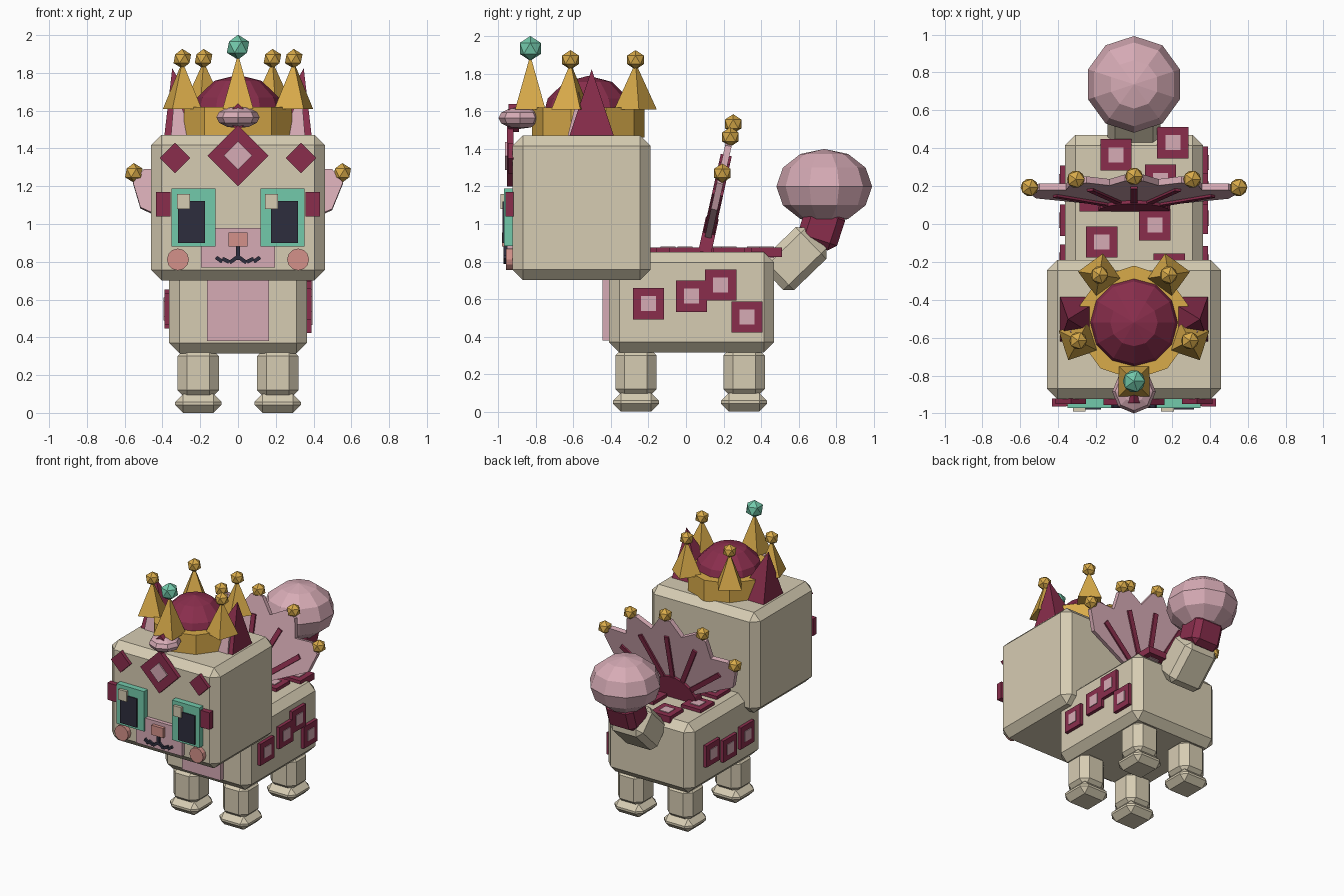
import bpy, bmesh, math
from math import sin, cos, pi, radians
from mathutils import Matrix, Vector

cube = bpy.data.objects.get("Cube")
if cube:
    bpy.data.objects.remove(cube, do_unlink=True)


def material(name, *srgb):
    lin = [((c + 0.055) / 1.055) ** 2.4 for c in srgb] + [1]
    m = bpy.data.materials.new(name)
    m.use_nodes = True
    m.diffuse_color = lin
    m.node_tree.nodes["Principled BSDF"].inputs["Base Color"].default_value = lin
    return m


CREAM = material("cream", .84, .80, .70)
PINK = material("pink", .84, .67, .71)
WINE = material("burgundy", .54, .18, .30)
GOLD = material("gold", .85, .67, .29)
TEAL = material("teal", .45, .79, .67)
DARK = material("dark slate", .18, .18, .24)
SALMON = material("salmon", .83, .57, .54)


def finish(bm, name, mat, matrix=Matrix(), bevel=0):
    bmesh.ops.transform(bm, matrix=matrix, verts=bm.verts)
    bmesh.ops.recalc_face_normals(bm, faces=bm.faces)
    me = bpy.data.meshes.new(name)
    bm.to_mesh(me)
    bm.free()
    me.materials.append(mat)
    ob = bpy.data.objects.new(name, me)
    bpy.context.scene.collection.objects.link(ob)
    if bevel:
        mod = ob.modifiers.new("chamfer", 'BEVEL')
        mod.width, mod.segments = bevel, 1
    return ob


def box(name, mat, centre, size, bevel=0, rot=(0, 'X')):
    bm = bmesh.new()
    bmesh.ops.create_cube(bm, size=1, matrix=Matrix.Diagonal((*size, 1)))
    place = Matrix.Translation(centre) @ Matrix.Rotation(radians(rot[0]), 4, rot[1])
    return finish(bm, name, mat, place, bevel)


def plate(name, mat, x, z, half_w, half_h, front, back=-.92, turn=0):
    """Box on the face between two depths."""
    return box(name, mat, (x, (front + back) / 2, z),
               (half_w * 2, back - front, half_h * 2), rot=(turn, 'Y'))


def prism(name, mat, points, depth, matrix):
    """Outline in x/z given thickness along y."""
    bm = bmesh.new()
    face = bm.faces.new([bm.verts.new((x, -depth / 2, z)) for x, z in points])
    new = bmesh.ops.extrude_face_region(bm, geom=[face])["geom"]
    bmesh.ops.translate(bm, vec=(0, depth, 0),
                        verts=[g for g in new if isinstance(g, bmesh.types.BMVert)])
    return finish(bm, name, mat, matrix)


def column(name, mat, base, r, height, sides, start, lean=0, pointed=True):
    """Upright pyramid or cylinder."""
    bm = bmesh.new()
    ring = [bm.verts.new((r * cos(start + 2 * pi * i / sides),
                          r * sin(start + 2 * pi * i / sides), 0)) for i in range(sides)]
    face = bm.faces.new(ring)
    if pointed:
        tip = bm.verts.new((lean, 0, height))
        for i in range(sides):
            bm.faces.new((ring[i - 1], ring[i], tip))
    else:
        new = bmesh.ops.extrude_face_region(bm, geom=[face])["geom"]
        bmesh.ops.translate(bm, vec=(0, 0, height),
                            verts=[g for g in new if isinstance(g, bmesh.types.BMVert)])
        bm.faces.new(ring) if not bm.faces.get(ring) else None
    return finish(bm, name, mat, Matrix.Translation(base))


def globe(name, mat, centre, r, height, segs, rings):
    bm = bmesh.new()
    bmesh.ops.create_uvsphere(bm, u_segments=segs, v_segments=rings, radius=1)
    return finish(bm, name, mat, Matrix.Translation(centre) @ Matrix.Diagonal((r, r, height, 1)))


def bead(name, mat, centre, r):
    bm = bmesh.new()
    bmesh.ops.create_icosphere(bm, subdivisions=1, radius=r)
    return finish(bm, name, mat, Matrix.Translation(centre))


# Body, head, legs
box("body", CREAM, (0, .03, .583), (.73, .88, .535), .055)
box("head", CREAM, (0, -.557, 1.087), (.92, .735, .77), .055)
box("belly_panel", PINK, (0, -.41, .56), (.33, .07, .36))
for x in (-.21, .21):
    for y in (-.267, .31):
        box("leg", CREAM, (x, y, .21), (.22, .22, .28), .05)
        box("foot", CREAM, (x, y, .05), (.245, .245, .1), .042)

# Face
plate("muzzle", PINK, 0, .875, .195, .105, -.955)
plate("nose", SALMON, 0, .917, .05, .037, -.98)
plate("mouth_line", DARK, 0, .845, .011, .035, -.972)
for s in (-1, 1):
    plate("eye", TEAL, s * .235, 1.035, .116, .153, -.97)
    plate("pupil", DARK, s * .246, 1.01, .071, .111, -.978)
    plate("eye_highlight", CREAM, s * .233 - .056, 1.12, .034, .04, -.99)
    plate("side_mark", WINE, s * .395, 1.105, .038, .065, -.963)
    plate("brow_diamond", WINE, s * .333, 1.35, .057, .057, -.95, turn=45)
    plate("mouth_inner", DARK, s * .024, .81, .025, .01, -.972, turn=s * 35)
    plate("mouth_middle", DARK, s * .065, .808, .02, .01, -.972, turn=-s * 25)
    plate("mouth_outer", DARK, s * .1, .812, .02, .01, -.972, turn=-s * 35)
    disc = [(.058 * cos(a * pi / 6), .058 * sin(a * pi / 6)) for a in range(12)]
    prism("cheek", SALMON, disc, .04, Matrix.Translation((s * .318, -.94, .812)))
plate("forehead_diamond", WINE, 0, 1.362, .114, .114, -.955, turn=45)
plate("forehead_inset", PINK, 0, 1.362, .053, .053, -.965, turn=45)
plate("gem_backing", WINE, 0, 1.565, .053, .053, -.945, -.89, turn=45)
globe("gem", PINK, (0, -.885, 1.565), .115, .058, 8, 6)

# Ears
for s in (-1, 1):
    column("ear", WINE, (s * .27, -.503, 1.465), .17, .36, 4, pi / 4, lean=s * .078)
    column("inner_ear", PINK, (s * .295, -.572, 1.465), .085, .24, 4, pi / 4, lean=s * .04)

# Crown with five points
CY = -.52
column("crown_band", GOLD, (0, CY, 1.46), .3, .16, 10, pi / 2, pointed=False)
globe("crown_cap", WINE, (0, CY, 1.55), .25, .24, 12, 6)
for i in range(5):
    a = radians(72 * i - 90)
    x, y = .31 * cos(a), CY + .31 * sin(a)
    column("crown_point", GOLD, (x, y, 1.61), .115, .29 if i == 0 else .25, 4, a + pi / 4)
    if i:
        bead("crown_bead", GOLD, (x, y, 1.875), .052)
    else:
        bead("crown_jewel", TEAL, (x, y, 1.936), .066)

# Back fan, leaning to the rear
fan = Matrix.Translation((0, .1, .85)) @ Matrix.Rotation(radians(-12.5), 4, 'X')
angles = [38, 64, 90, 116, 142]


def polar(r, deg):
    return r * cos(radians(deg)), r * sin(radians(deg))


outline = [(0, 0), polar(.55, 25)]
for a in angles:
    outline += [polar(.67, a - 4), polar(.67, a + 4), polar(.57, a + 13)]
prism("fan_web", PINK, outline, .035, fan)
prism("fan_hub", WINE, [polar(.19, a) for a in range(0, 181, 20)], .07, fan)
for a in angles:
    rib = fan @ Matrix.Rotation(radians(90 - a), 4, 'Y')
    prism("fan_rib", WINE, [(-.018, .12), (.018, .12), (.018, .53), (-.018, .53)], .06, rib)
    x, z = polar(.70, a)
    bead("fan_bead", GOLD, fan @ Vector((x, 0, z)), .052)

# Tail
box("tail_base", CREAM, (0, .58, .815), (.28, .235, .32), .04, rot=(-46, 'X'))
box("tail_cuff", WINE, (0, .722, .985), (.24, .22, .22), .04, rot=(-18, 'X'))
globe("tail_pompom", PINK, (0, .737, 1.2), .255, .2, 10, 6)


# Square spots on the flanks and back
def spot(centre, axis):
    for name, mat, width, thick in (("spot", WINE, .166, .05), ("spot_inset", PINK, .08, .06)):
        size = [width] * 3
        size[axis] = thick
        box(name, mat, centre, size)


for y, z in ((-.2, .575), (.03, .615), (.185, .675), (.325, .505)):
    spot((.365, y, z), 0)
for y, z in ((-.19, .55), (.02, .53), (.225, .57)):
    spot((-.365, y, z), 0)
for x, y in ((.205, .43), (-.095, .365), (.14, .23), (-.205, .15),
             (.11, -.005), (-.17, -.095), (.185, -.24)):
    spot((x, y, .85), 2)
